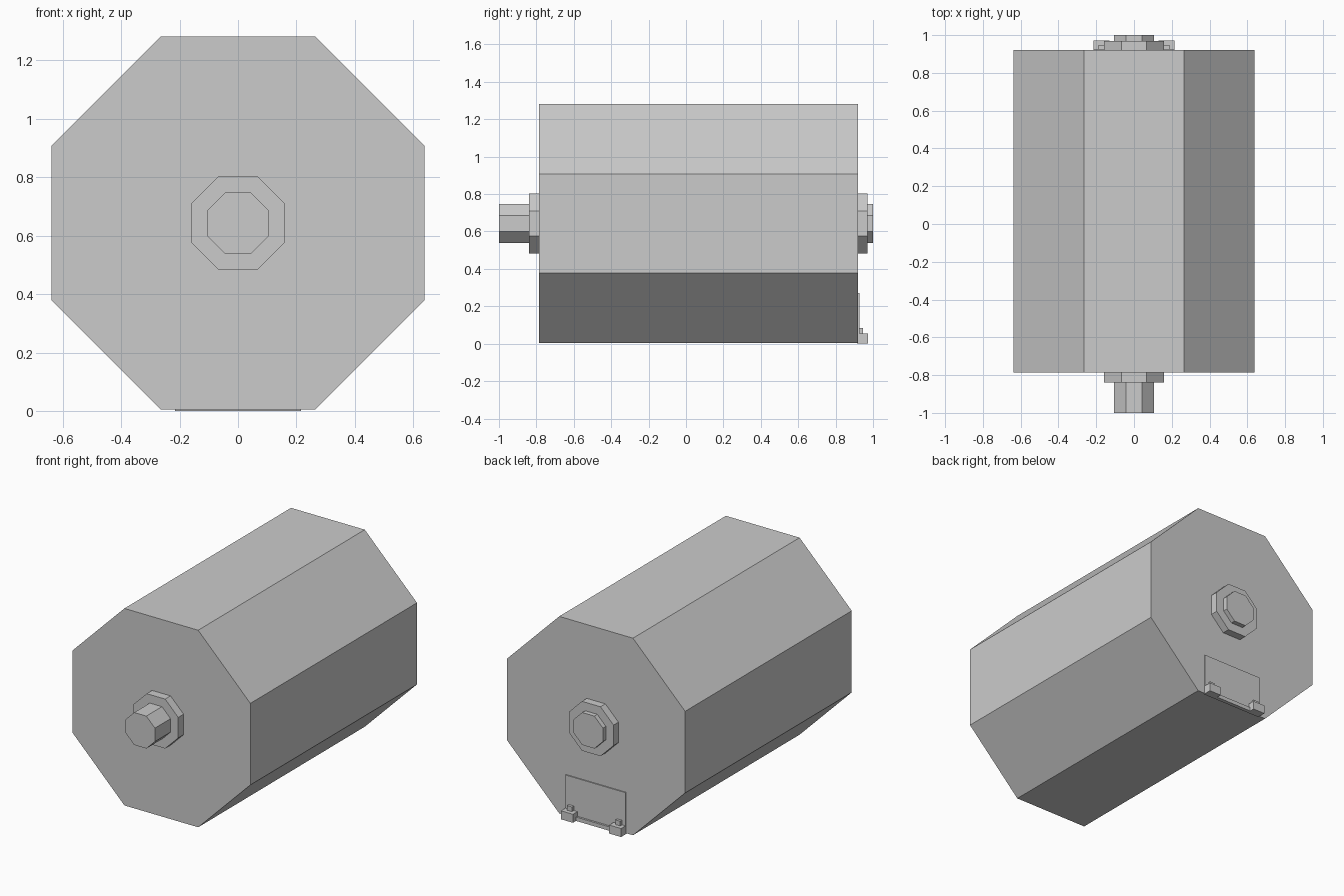
import bpy, bmesh
from math import cos, sin, pi

if "Cube" in bpy.data.objects:
    bpy.data.objects.remove(bpy.data.objects["Cube"])

AXIS_Z = 0.643


def octagon(name, apothem, y0, y1):
    """Eight-sided prism lying along y, with flats facing up and sideways."""
    r = apothem / cos(pi / 8)
    bm = bmesh.new()
    ring = [bm.verts.new((r * cos(pi / 8 + i * pi / 4), y0,
                          AXIS_Z + r * sin(pi / 8 + i * pi / 4))) for i in range(8)]
    face = bm.faces.new(ring)
    ext = bmesh.ops.extrude_face_region(bm, geom=[face], use_keep_orig=True)
    verts = [g for g in ext["geom"] if isinstance(g, bmesh.types.BMVert)]
    bmesh.ops.translate(bm, verts=verts, vec=(0, y1 - y0, 0))
    finish(name, bm)


def box(name, x0, x1, y0, y1, z0, z1):
    bm = bmesh.new()
    bmesh.ops.create_cube(bm, size=1)
    for v in bm.verts:
        v.co = (x1 if v.co.x > 0 else x0, y1 if v.co.y > 0 else y0,
                z1 if v.co.z > 0 else z0)
    finish(name, bm)


def finish(name, bm):
    bmesh.ops.recalc_face_normals(bm, faces=bm.faces)
    mesh = bpy.data.meshes.new(name)
    bm.to_mesh(mesh)
    bm.free()
    bpy.context.collection.objects.link(bpy.data.objects.new(name, mesh))


# Drum with stepped hubs at both ends
octagon("drum_body", 0.638, -0.785, 0.92)
octagon("front_flange", 0.16, -0.84, -0.785)
octagon("front_shaft", 0.105, -1.0, -0.84)
octagon("back_flange", 0.16, 0.92, 0.97)
octagon("back_shaft", 0.105, 0.97, 1.0)

# Rear hatch with its lower ledge
box("hatch_plate", -0.215, 0.215, 0.915, 0.927, 0.005, 0.27)
box("hatch_ledge", -0.14, 0.14, 0.915, 0.94, 0.0, 0.025)

# Hinge blocks with pins, one each side
for side, s in (("left", -1), ("right", 1)):
    xs = sorted((s * 0.13, s * 0.215))
    box(side + "_hinge_block", *xs, 0.915, 0.972, 0.0, 0.055)
    xs = sorted((s * 0.155, s * 0.19))
    box(side + "_hinge_pin", *xs, 0.92, 0.945, 0.055, 0.085)
